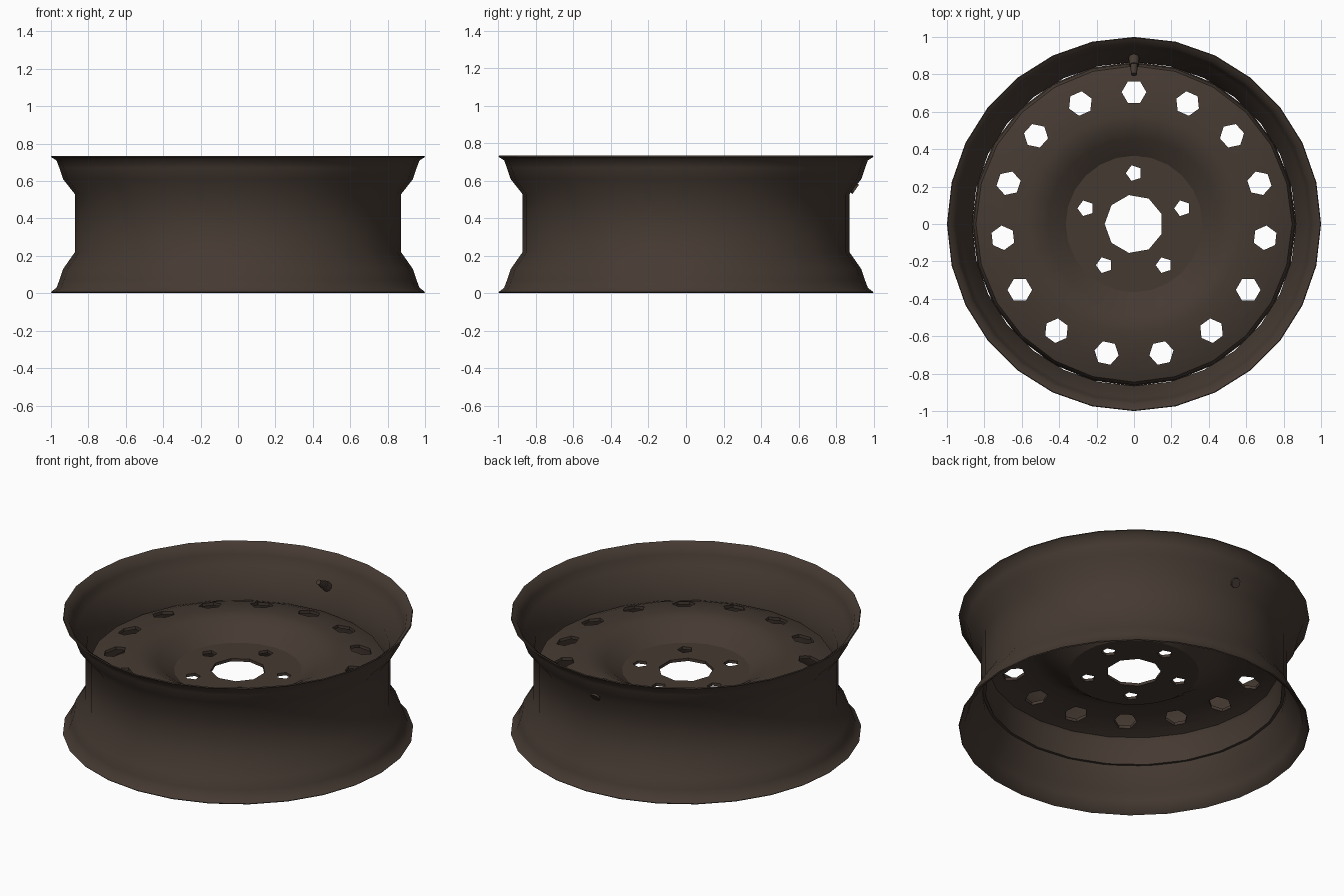
import bpy, bmesh
from math import cos, sin, pi, radians
from mathutils import Matrix, Vector

default = bpy.data.objects.get("Cube")
if default:
    bpy.data.objects.remove(default, do_unlink=True)

steel = bpy.data.materials.new("dark brown steel")
steel.use_nodes = True
COLOUR = (0.06, 0.042, 0.032, 1)
steel.diffuse_color = COLOUR
steel.node_tree.nodes["Principled BSDF"].inputs["Base Color"].default_value = COLOUR


def add_object(name, bm):
    mesh = bpy.data.meshes.new(name)
    bm.to_mesh(mesh)
    bm.free()
    mesh.materials.append(steel)
    obj = bpy.data.objects.new(name, mesh)
    bpy.context.collection.objects.link(obj)
    return obj


def lathe(name, profile, sides, thickness):
    """Spin (radius, height) points around z and thicken the sheet inward."""
    bm = bmesh.new()
    rings = [[bm.verts.new((r * cos(2 * pi * j / sides), r * sin(2 * pi * j / sides), z))
              for j in range(sides)] for r, z in profile]
    for low, high in zip(rings, rings[1:]):
        for j in range(sides):
            k = (j + 1) % sides
            bm.faces.new((low[j], low[k], high[k], high[j]))
    obj = add_object(name, bm)
    solid = obj.modifiers.new("sheet", 'SOLIDIFY')
    solid.thickness = thickness
    solid.offset = -1
    return obj


def finish(obj, angle):
    """Apply the modifiers and smooth the shading."""
    bpy.ops.object.select_all(action='DESELECT')
    obj.select_set(True)
    bpy.context.view_layer.objects.active = obj
    for mod in list(obj.modifiers):
        bpy.ops.object.modifier_apply(modifier=mod.name)
    bpy.ops.object.shade_smooth_by_angle(angle=radians(angle))


# Rim barrel: flared at both ends with a straight neck
rim = lathe("rim_barrel", [
    (1.0, 0.007), (0.97, 0.03), (0.955, 0.07), (0.935, 0.13), (0.872, 0.22),
    (0.872, 0.53), (0.935, 0.61), (0.955, 0.67), (0.97, 0.71), (1.0, 0.729)], 28, 0.007)
finish(rim, 50)

# Wheel disc: skirt, gently domed face, bowl and flat hub
disc = lathe("wheel_disc", [
    (0.866, 0.25), (0.86, 0.40), (0.845, 0.43), (0.78, 0.455), (0.68, 0.478), (0.58, 0.49),
    (0.52, 0.482), (0.46, 0.45), (0.365, 0.385), (0.09, 0.385)], 24, 0.018)

# Cutters for the vents, bolt holes and centre bore
bm = bmesh.new()


def add_cutters(count, distance, radius, sides):
    for i in range(count):
        a = pi / 2 + 2 * pi * i / count
        place = Matrix.Rotation(a, 4, 'Z') @ Matrix.Translation((distance, 0, 0.42))
        bmesh.ops.create_cone(bm, cap_ends=True, segments=sides, radius1=radius,
                              radius2=radius, depth=0.4, matrix=place)


add_cutters(15, 0.705, 0.066, 6)
add_cutters(5, 0.272, 0.044, 5)
add_cutters(1, 0, 0.157, 9)
cutter = add_object("hole_cutter", bm)
cutter.hide_render = True
cut = disc.modifiers.new("holes", 'BOOLEAN')
cut.operation = 'DIFFERENCE'
cut.solver = 'EXACT'
cut.object = cutter
finish(disc, 30)
bpy.data.objects.remove(cutter, do_unlink=True)

# Valve stem: a tapered plug through the upper slope of the rim
bm = bmesh.new()
outer, inner = Vector((0, 0.905, 0.555)), Vector((0, 0.80, 0.63))
axis = (inner - outer).normalized()
turn = axis.to_track_quat('Z', 'Y').to_matrix().to_4x4()
for start, end, r1, r2 in ((0, 0.07, 0.03, 0.026), (0.06, 0.13, 0.021, 0.015)):
    centre = outer + axis * (start + end) / 2
    bmesh.ops.create_cone(bm, cap_ends=True, segments=8, radius1=r1, radius2=r2,
                          depth=end - start, matrix=Matrix.Translation(centre) @ turn)
finish(add_object("valve_stem", bm), 50)
